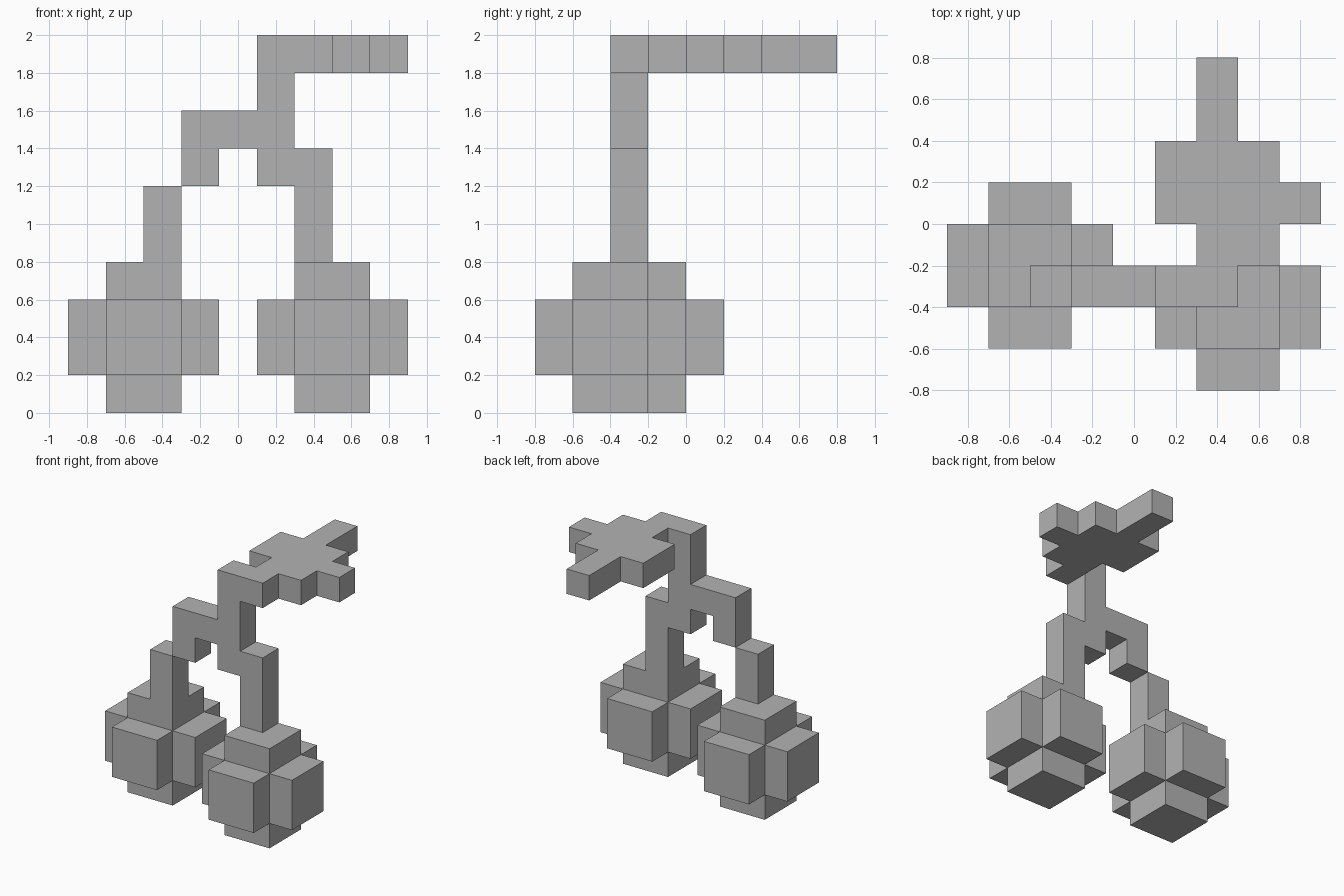
import bpy, bmesh
from itertools import product
from mathutils import Vector

cube = bpy.data.objects.get("Cube")
if cube:
    bpy.data.objects.remove(cube, do_unlink=True)

UNIT = 0.2
ORIGIN = Vector((-0.9, -0.8, 0))

grey = bpy.data.materials.new("plain_grey")
grey.use_nodes = True
colour = (0.45, 0.45, 0.45, 1)
grey.diffuse_color = colour
grey.node_tree.nodes["Principled BSDF"].inputs["Base Color"].default_value = colour


def block(x, y, z):
    """Grid cells of a box given as (start, end) on each axis."""
    return set(product(range(*x), range(*y), range(*z)))


def cherry(x, y):
    """Rounded blocky ball: a two-cell core with a raised pad on each side."""
    full, core = (0, 4), (1, 3)
    cells = block(full, core, core) | block(core, full, core) | block(core, core, full)
    return {(i + x, j + y, k) for i, j, k in cells}


# Parts as unions of blocks
parts = {
    "right_cherry": cherry(0, 1),
    "left_cherry": cherry(5, 0),
    "stem": (block((2, 3), (2, 3), (4, 6))       # lower right stalk
             | block((3, 4), (2, 3), (6, 8))     # upper right stalk
             | block((3, 6), (2, 3), (7, 8))     # bridge
             | block((5, 6), (2, 3), (6, 10))    # main post
             | block((6, 7), (2, 3), (4, 7))),   # left stalk
    "leaf": (block((6, 7), (2, 3), (9, 10))      # leaf base
             | block((6, 8), (3, 4), (9, 10))
             | block((5, 8), (4, 6), (9, 10))    # blade
             | block((8, 9), (4, 5), (9, 10))    # side point
             | block((6, 7), (6, 8), (9, 10))),  # tip
}
filled = set().union(*parts.values())


def build(name, cells):
    """Skin the cells with outward faces wherever they meet open space."""
    bm = bmesh.new()
    for cell in cells:
        centre = Vector(cell) + Vector((0.5, 0.5, 0.5))
        for axis, sign in product(range(3), (-1, 1)):
            normal = Vector((0, 0, 0))
            normal[axis] = sign
            if tuple(int(c + n) for c, n in zip(cell, normal)) in filled:
                continue
            u = Vector((0, 0, 0))
            u[(axis + 1) % 3] = 0.5
            v = normal.cross(u)
            middle = centre + normal / 2
            corners = (middle - u - v, middle + u - v, middle + u + v, middle - u + v)
            bm.faces.new([bm.verts.new(ORIGIN + c * UNIT) for c in corners])
    bmesh.ops.remove_doubles(bm, verts=bm.verts, dist=0.001)
    bmesh.ops.dissolve_limit(bm, angle_limit=0.01, verts=bm.verts, edges=bm.edges)
    mesh = bpy.data.meshes.new(name)
    bm.to_mesh(mesh)
    bm.free()
    mesh.materials.append(grey)
    bpy.context.collection.objects.link(bpy.data.objects.new(name, mesh))


for part_name, part_cells in parts.items():
    build(part_name, part_cells)
